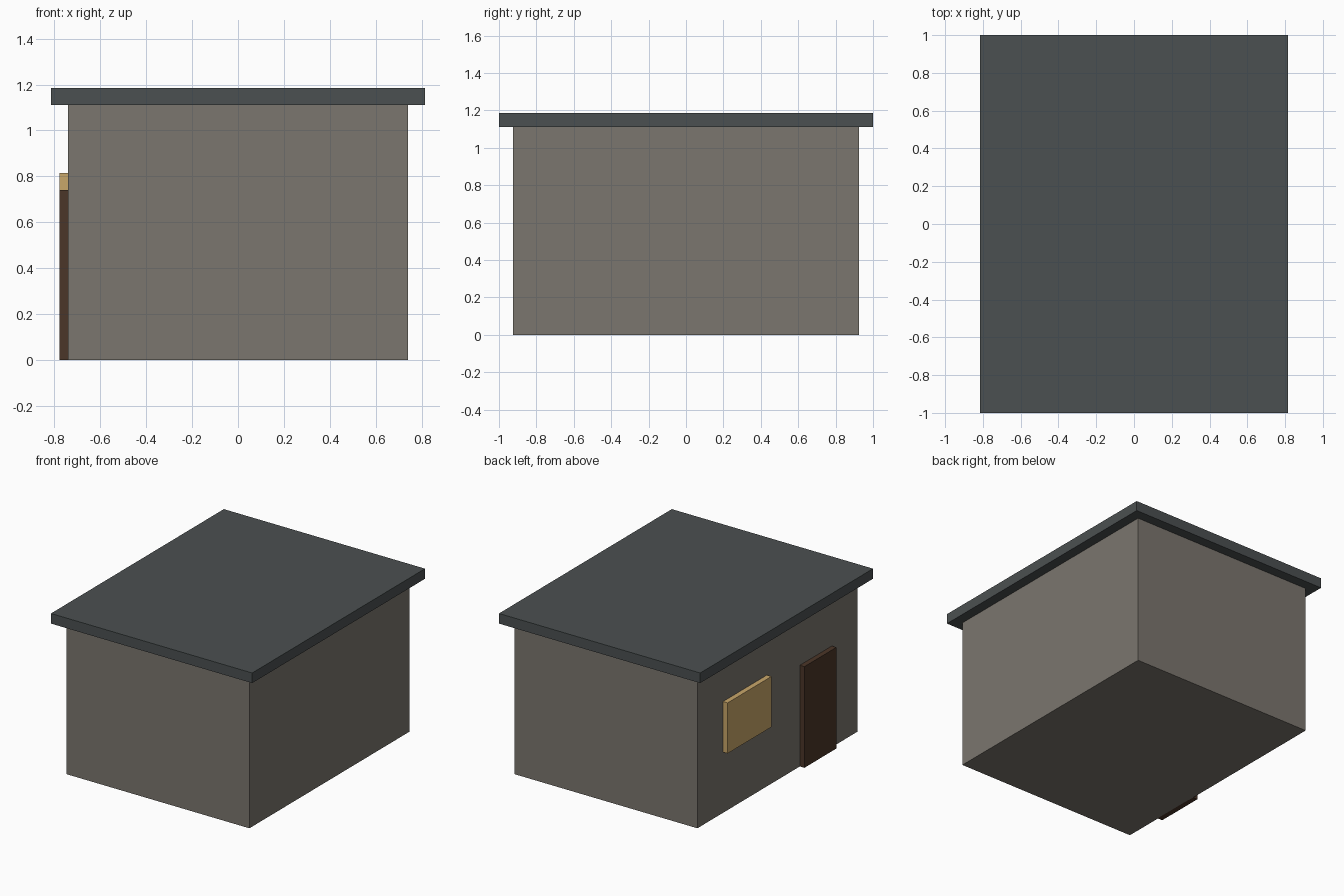
import bpy

default = bpy.data.objects.get("Cube")
if default:
    bpy.data.objects.remove(default, do_unlink=True)

S = 1 / 2.7  # one building unit in scene units


def linear(c):
    c /= 255
    return c / 12.92 if c <= 0.04045 else ((c + 0.055) / 1.055) ** 2.4


def material(name, r, g, b):
    mat = bpy.data.materials.new(name)
    mat.use_nodes = True
    colour = (linear(r), linear(g), linear(b), 1)
    mat.diffuse_color = colour
    bsdf = mat.node_tree.nodes["Principled BSDF"]
    bsdf.inputs["Base Color"].default_value = colour
    bsdf.inputs["Roughness"].default_value = 0.9
    return mat


def box(name, low, high, mat):
    """Axis-aligned box between two corners given in building units."""
    centre = [(a + b) / 2 * S for a, b in zip(low, high)]
    bpy.ops.mesh.primitive_cube_add(size=1, location=centre)
    obj = bpy.context.object
    obj.name = obj.data.name = name
    obj.scale = [(b - a) * S for a, b in zip(low, high)]
    bpy.ops.object.transform_apply(location=False, rotation=False, scale=True)
    obj.data.materials.append(mat)
    return obj


stone = material("warm grey stone", 123, 118, 110)
slate = material("dark slate", 75, 80, 81)
wood = material("dark brown wood", 75, 54, 40)
glow = material("warm yellow glass", 201, 167, 106)

# Main block and overhanging flat roof
box("walls", (-2, -2.5, 0), (2, 2.5, 3), stone)
box("roof", (-2.2, -2.7, 3), (2.2, 2.7, 3.2), slate)

# Door and window panels standing proud of the -x wall
box("door", (-2.1, -1.7, 0), (-1.99, -0.7, 2), wood)
box("window", (-2.1, 0.33, 1.2), (-1.99, 1.7, 2.2), glow)
